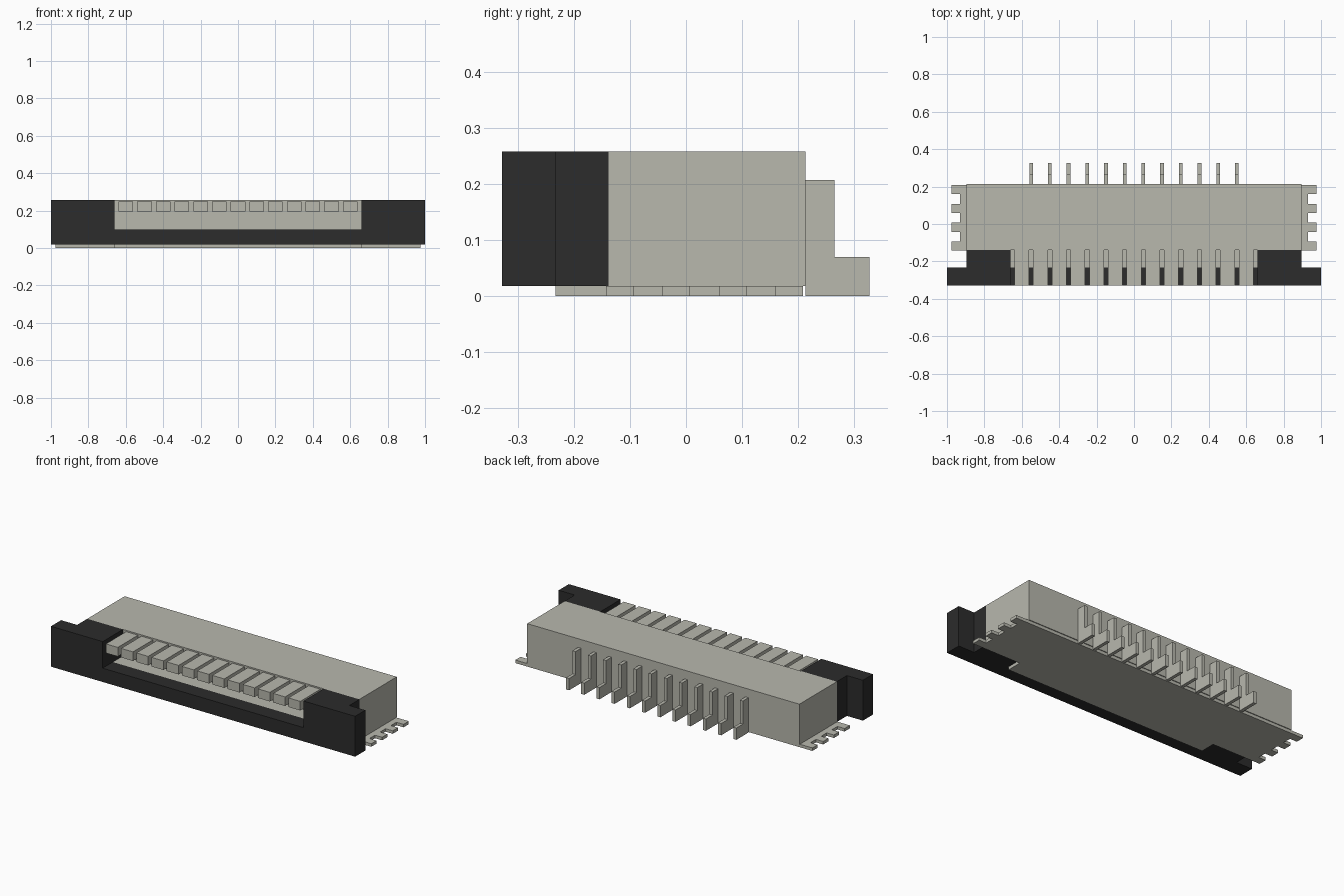
import bpy
import bmesh

cube = bpy.data.objects.get("Cube")
if cube:
    bpy.data.objects.remove(cube, do_unlink=True)


def material(name, rgb):
    m = bpy.data.materials.new(name)
    m.use_nodes = True
    m.diffuse_color = (*rgb, 1)
    m.node_tree.nodes["Principled BSDF"].inputs["Base Color"].default_value = (*rgb, 1)
    return m


BEIGE = material("warm grey plastic", (0.479, 0.479, 0.423))
BLACK = material("black plastic", (0.025, 0.025, 0.025))


def prism(name, outline, axis, low, high, mat):
    """Extrude an outline along z (outline in x, y), y (x, z) or x (y, z)."""
    place = {"x": lambda a, b: (low, a, b),
             "y": lambda a, b: (a, low, b),
             "z": lambda a, b: (a, b, low)}[axis]
    bm = bmesh.new()
    face = bm.faces.new([bm.verts.new(place(a, b)) for a, b in outline])
    new = bmesh.ops.extrude_face_region(bm, geom=[face])["geom"]
    shift = [high - low if a == axis else 0 for a in "xyz"]
    bmesh.ops.translate(bm, vec=shift,
                        verts=[v for v in new if isinstance(v, bmesh.types.BMVert)])
    bmesh.ops.recalc_face_normals(bm, faces=bm.faces)
    mesh = bpy.data.meshes.new(name)
    bm.to_mesh(mesh)
    bm.free()
    mesh.materials.append(mat)
    obj = bpy.data.objects.new(name, mesh)
    bpy.context.collection.objects.link(obj)
    return obj


def box(name, x0, x1, y0, y1, z0, z1, mat):
    return prism(name, [(x0, y0), (x1, y0), (x1, y1), (x0, y1)], "z", z0, z1, mat)


def mirrored(half):
    return half + [(-x, b) for x, b in reversed(half)]


BODY_X, SLOT_X, EAR_X = 0.895, 0.66, 1.0
FRONT, LEDGE, BODY_FRONT, BACK = -0.328, -0.233, -0.138, 0.213
FLOOR, SLOT_Z, TOP = 0.018, 0.1, 0.258

# Housing and the shelf under the cable slot
box("housing", -BODY_X, BODY_X, BODY_FRONT, BACK, FLOOR, TOP, BEIGE)
box("slot_shelf", -SLOT_X, SLOT_X, LEDGE, BODY_FRONT, FLOOR, SLOT_Z, BEIGE)

# Base plate with solder tabs along both ends
TAB_X, NOTCH_X = 0.977, 0.93
half = [(SLOT_X, LEDGE), (SLOT_X, -0.143)]
for i in range(4):
    start = -0.143 + 0.1007 * i
    end = start + 0.049
    inner = SLOT_X if i == 0 else NOTCH_X
    if inner != SLOT_X:
        half.append((inner, start))
    half += [(TAB_X, start), (TAB_X, end)]
    if i < 3:
        half.append((NOTCH_X, end))
prism("base_plate", mirrored(half), "z", 0, FLOOR, BEIGE)

# Locking slider: low front bar, tall ends with ears, arms reaching the housing
bar = [(EAR_X, FLOOR), (EAR_X, TOP), (SLOT_X, TOP), (SLOT_X, SLOT_Z)]
prism("slider_front", mirrored(bar), "y", FRONT, LEDGE, BLACK)
for side, s in (("left", 1), ("right", -1)):
    x0, x1 = sorted((s * SLOT_X, s * BODY_X))
    box("slider_arm_" + side, x0, x1, LEDGE, BODY_FRONT, FLOOR, TOP, BLACK)

# Row of fingers above the slot
for i in range(13):
    x = (i - 6) * 0.1
    box(f"finger_{i + 1}", x - 0.039, x + 0.039, FRONT, BODY_FRONT, 0.196, 0.25, BEIGE)

# Stepped contact pins on the back
pin = [(BACK, 0), (0.327, 0), (0.327, 0.07), (0.265, 0.07), (0.265, 0.207), (BACK, 0.207)]
for i in range(12):
    x = (i - 5.5) * 0.1
    prism(f"contact_pin_{i + 1}", pin, "x", x - 0.01, x + 0.01, BEIGE)
